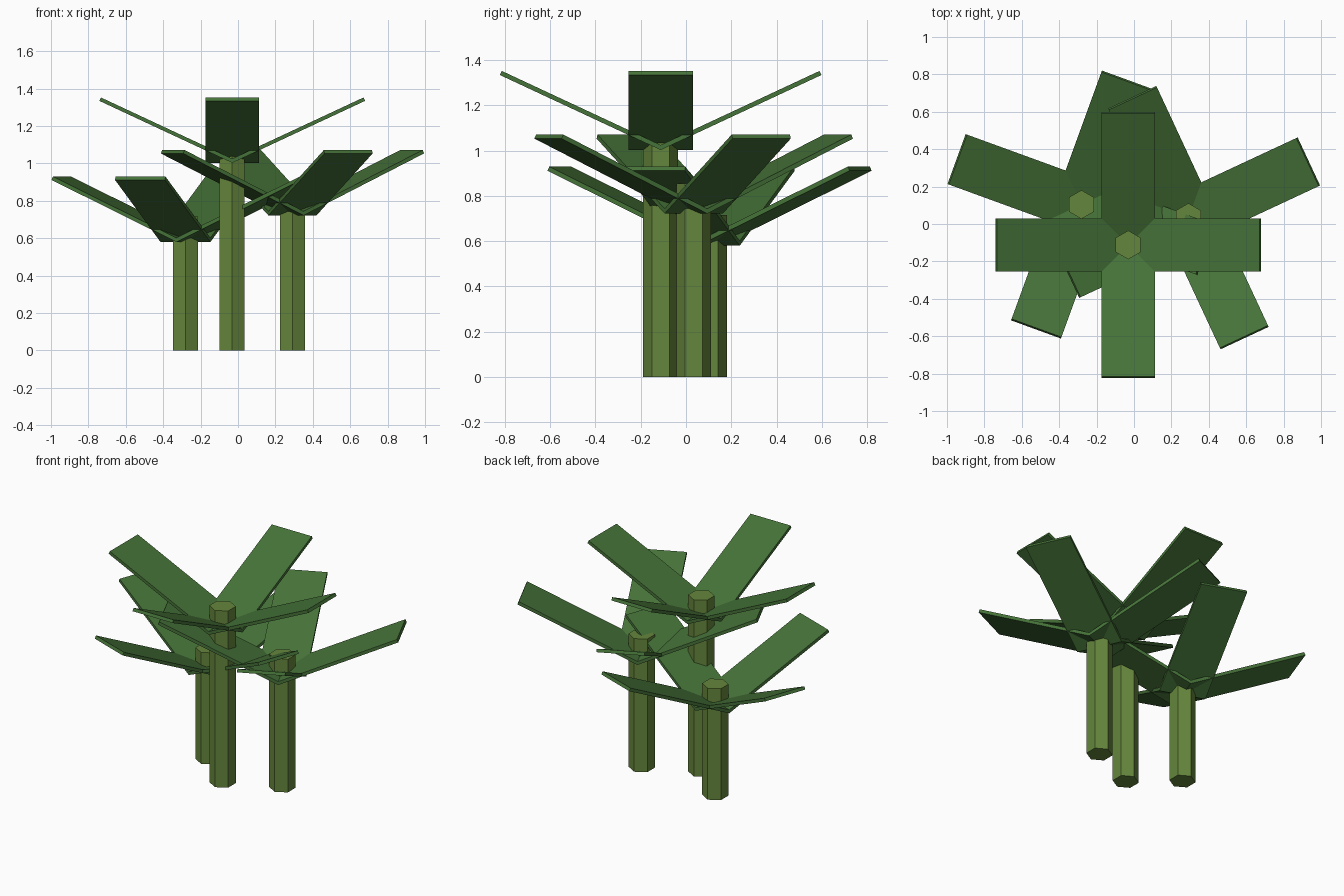
import bpy, bmesh
from math import sin, cos, pi, radians
from mathutils import Matrix, Vector

if "Cube" in bpy.data.objects:
    bpy.data.objects.remove(bpy.data.objects["Cube"])


def material(name, color):
    m = bpy.data.materials.new(name)
    m.diffuse_color = color
    m.use_nodes = True
    m.node_tree.nodes["Principled BSDF"].inputs["Base Color"].default_value = m.diffuse_color
    return m


STALK = material("stalk_green", (0.13, 0.24, 0.045, 1))
LEAF = material("leaf_green", (0.06, 0.17, 0.04, 1))


def finish(name, bm, mat):
    bmesh.ops.recalc_face_normals(bm, faces=bm.faces)
    mesh = bpy.data.meshes.new(name)
    bm.to_mesh(mesh)
    bm.free()
    mesh.materials.append(mat)
    obj = bpy.data.objects.new(name, mesh)
    bpy.context.collection.objects.link(obj)


def stalk(name, x, y, height, radius=0.077):
    # Six-sided post with corners towards front and back
    bm = bmesh.new()
    ring = [bm.verts.new((x + radius * cos(pi / 2 + i * pi / 3),
                          y + radius * sin(pi / 2 + i * pi / 3), 0)) for i in range(6)]
    base = bm.faces.new(ring)
    top = bmesh.ops.extrude_face_region(bm, geom=[base], use_keep_orig=True)["geom"]
    bmesh.ops.translate(bm, vec=(0, 0, height),
                        verts=[g for g in top if isinstance(g, bmesh.types.BMVert)])
    finish(name, bm, STALK)


def leaf(name, x, y, z, heading, length=0.784, width=0.284, thick=0.02):
    # Flat plank starting on the stalk axis and rising outwards by 25 degrees
    bm = bmesh.new()
    bmesh.ops.create_cube(bm, size=1)
    m = (Matrix.Translation((x, y, z))
         @ Matrix.Rotation(radians(heading), 4, 'Z')
         @ Matrix.Rotation(radians(-25), 4, 'Y')
         @ Matrix.Translation((length / 2, 0, thick / 2))
         @ Matrix.Diagonal(Vector((length, width, thick, 1))))
    bm.transform(m)
    finish(name, bm, LEAF)


# name, x, y, stalk height, leaf base height, heading of first leaf
plants = [
    ("tall", -0.031, -0.112, 1.135, 1.003, 0),
    ("middle", 0.291, 0.034, 0.855, 0.722, 25),
    ("short", -0.281, 0.104, 0.716, 0.58, 70),
]
for name, x, y, height, leaf_z, turn in plants:
    stalk(name + "_stalk", x, y, height)
    for i in range(4):
        leaf(f"{name}_leaf_{i + 1}", x, y, leaf_z, turn + 90 * i)
